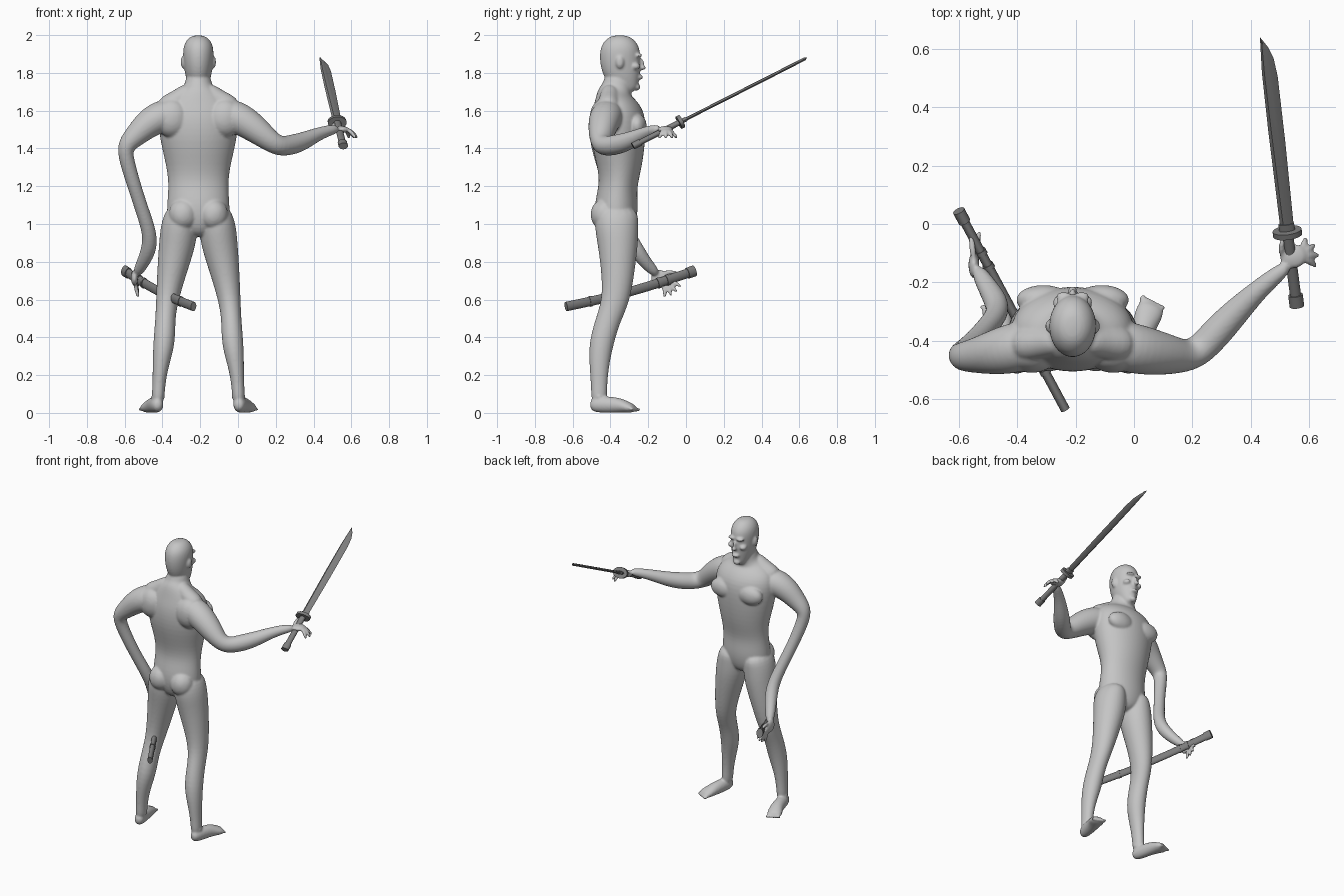
import bpy, bmesh
from math import cos, sin, pi, tau
from mathutils import Vector, Matrix

if "Cube" in bpy.data.objects:
    bpy.data.objects.remove(bpy.data.objects["Cube"])

AXIS = Vector((-.21, -.36, 0))     # upright line through the middle of the figure
RIGHTWARD, FORWARD, UPWARD = Matrix.Identity(3)


def make_material(name, grey):
    colour = (grey, grey, grey, 1)
    material = bpy.data.materials.new(name)
    material.use_nodes = True
    material.diffuse_color = colour
    shader = material.node_tree.nodes["Principled BSDF"]
    shader.inputs["Base Color"].default_value = colour
    return material


skin = make_material("light grey skin", .56)
steel = make_material("dark grey steel", .21)


def add_tube(mesh, rings, hint=UPWARD, sides=16):
    """Loft closed elliptical rings: centre, half width and optional half height."""
    centres = [Vector(ring[:3]) for ring in rings]
    last = len(rings) - 1
    loops = []
    for index, ring in enumerate(rings):
        ahead, behind = centres[min(index + 1, last)], centres[max(index - 1, 0)]
        tangent = (ahead - behind).normalized()
        side = hint.cross(tangent).normalized()
        high = tangent.cross(side)
        loop = []
        for step in range(sides):
            angle = tau * step / sides
            offset = side * ring[3] * cos(angle) + high * ring[-1] * sin(angle)
            loop.append(mesh.verts.new(centres[index] + offset))
        loops.append(loop)
    for lower, upper in zip(loops, loops[1:]):
        bridge(mesh, lower, upper)
    mesh.faces.new(loops[0])
    mesh.faces.new(loops[-1])


def bridge(mesh, lower, upper):
    for step in range(len(lower)):
        mesh.faces.new((lower[step - 1], lower[step], upper[step], upper[step - 1]))


def add_blob(mesh, centre, size):
    placed = Matrix.Translation(centre) @ Matrix.Diagonal((*size, 1))
    bmesh.ops.create_icosphere(mesh, subdivisions=2, radius=1, matrix=placed)


def add_finger(mesh, base, tip, radius=.0125):
    knuckle = (base + tip) / 2 + UPWARD * .006
    rings = [(*base, radius), (*knuckle, radius), (*tip, radius * .8)]
    add_tube(mesh, rings, Vector((.3, -.5, .8)), sides=8)


def add_fingers(mesh, palm, first, second, start, step, reach, drift):
    """Fan four fingers out of a palm in the plane of two directions."""
    for index in range(4):
        angle = start + step * index
        direction = first * cos(angle) + second * sin(angle)
        add_finger(mesh, palm + direction * .02, palm + direction * reach + drift)


def finish(mesh, name, material):
    bmesh.ops.recalc_face_normals(mesh, faces=mesh.faces)
    data = bpy.data.meshes.new(name)
    mesh.to_mesh(data)
    mesh.free()
    data.materials.append(material)
    item = bpy.data.objects.new(name, data)
    bpy.context.collection.objects.link(item)
    return item


body = bmesh.new()

# Torso with neck, then head: height, shift forward, half width, half depth
torso = [(.93, 0, .08, .07), (1, -.01, .17, .11), (1.1, -.01, .17, .12), (1.2, 0, .16, .1),
         (1.3, .01, .17, .12), (1.45, 0, .21, .15), (1.58, 0, .22, .15),
         (1.65, -.02, .19, .11), (1.7, -.02, .11, .09), (1.73, 0, .07, .08), (1.8, 0, .07, .07)]
head = [(1.7, .08, .03, .03), (1.73, .06, .05, .06), (1.78, .03, .07, .1), (1.85, .01, .08, .11),
        (1.93, .01, .085, .11), (1.975, .01, .065, .08), (2, .01, .03, .04)]
for profile in (torso, head):
    rings = [(*(AXIS + Vector((0, shift, height))), width, depth)
             for height, shift, width, depth in profile]
    add_tube(body, rings, FORWARD)

# Leg and foot: distance from the axis, shift forward, height, half sizes
leg = [(.09, 0, 1.1, .07, .11), (.1, -.01, 1, .1, .12), (.11, 0, .9, .1, .11),
       (.14, 0, .75, .08, .09), (.165, -.01, .6, .06, .075), (.175, -.05, .5, .053, .065),
       (.18, -.09, .37, .06, .067), (.2, -.1, .25, .043, .053), (.21, -.1, .14, .033, .042),
       (.215, -.1, .04, .036, .045)]
foot = [(.21, -.15, .04, .025, .03), (.22, -.1, .045, .038, .046), (.24, 0, .042, .04, .043),
        (.26, .05, .03, .05, .03), (.275, .09, .02, .046, .02)]

for mirror in (-1, 1):
    def place(outward, forward, height):
        return AXIS + Vector((mirror * outward, forward, height))

    for profile, hint in ((leg, FORWARD), (foot, UPWARD)):
        add_tube(body, [(*place(*ring[:3]), *ring[3:]) for ring in profile], hint)
    # Toes
    for toe in range(5):
        outward = .24 + .017 * toe
        add_finger(body, place(outward, .07, .014), place(outward, .12 - .01 * toe, .014))
    # Chest, shoulder blade, buttock, knee, ankle, ear, cheek, brow
    for centre, size in (((.1, .1, 1.52), (.1, .055, .07)),
                         ((.14, -.08, 1.56), (.1, .075, .11)),
                         ((.08, -.07, 1.05), (.083, .08, .09)),
                         ((.17, .01, .54), (.035, .025, .045)),
                         ((.213, -.1, .085), (.04, .025, .02)),
                         ((.083, .01, 1.857), (.011, .022, .034)),
                         ((.045, .09, 1.835), (.024, .03, .02)),
                         ((.03, .11, 1.893), (.03, .02, .012))):
        add_blob(body, place(*centre), size)
    # Sloping muscle from neck to shoulder
    add_tube(body, [(*place(.03, -.04, 1.72), .05), (*place(.1, -.045, 1.66), .053),
                    (*place(.2, -.055, 1.6), .07)], FORWARD)

# Nose bridge, nose tip, lips, chin
for centre, size in (((0, .12, 1.85), (.012, .02, .03)), ((0, .13, 1.828), (.017, .02, .014)),
                     ((0, .115, 1.777), (.028, .02, .013)), ((0, .1, 1.725), (.026, .02, .02))):
    add_blob(body, AXIS + Vector(centre), size)

# Raised left arm and lowered right arm with its long thin forearm
left_arm = [(-.1, -.4, 1.59, .08), (-.01, -.425, 1.57, .09), (.07, -.44, 1.52, .08),
            (.14, -.45, 1.465, .066), (.21, -.45, 1.41, .053), (.27, -.385, 1.415, .056),
            (.34, -.31, 1.435, .05), (.42, -.23, 1.475, .036), (.48, -.18, 1.495, .03),
            (.53, -.14, 1.505, .022)]
right_arm = [(-.32, -.4, 1.59, .08), (-.41, -.425, 1.57, .09), (-.48, -.44, 1.53, .078),
             (-.54, -.45, 1.47, .062), (-.59, -.455, 1.42, .05), (-.6, -.45, 1.37, .042),
             (-.555, -.41, 1.22, .037), (-.51, -.36, 1.08, .036), (-.465, -.31, .95, .039),
             (-.47, -.265, .865, .043), (-.505, -.21, .79, .034), (-.54, -.15, .73, .025)]
add_tube(body, left_arm)
add_tube(body, right_arm, FORWARD)

# Palms, fingers and thumbs
left_palm, right_palm = Vector((.565, -.11, 1.5)), Vector((-.548, -.12, .715))
add_blob(body, left_palm - RIGHTWARD * .02, (.05, .045, .02))
add_blob(body, right_palm - FORWARD * .02, (.02, .05, .045))
add_fingers(body, left_palm, RIGHTWARD, FORWARD, 1.2, -.57, .07, UPWARD * -.05)
add_fingers(body, right_palm, FORWARD, -UPWARD, .47, .34, .11, RIGHTWARD * .02)
add_finger(body, left_palm - RIGHTWARD * .06, Vector((.508, -.045, 1.535)))
add_finger(body, right_palm + UPWARD * .03, Vector((-.56, -.03, .735)))

# Fuse the body into one smooth skin
figure = finish(body, "body", skin)
rounding = figure.modifiers.new("rounding", "SUBSURF")
rounding.levels = rounding.render_levels = 2
fuse = figure.modifiers.new("fuse", "REMESH")
fuse.mode = "VOXEL"
fuse.voxel_size = .007
fuse.use_smooth_shade = True
relax = figure.modifiers.new("relax", "SMOOTH")
relax.iterations = 4

# Sword frame: along the blade, across it and through it
guard = Vector((.525, -.03, 1.54))
along = (Vector((.438, .64, 1.88)) - guard).normalized()
across = along.cross(UPWARD).normalized()
through = across.cross(along)
weapon_parts = []

# Blade: outline distances along and across, with a thick middle and thin edges
outline = [(0, -.022), (.4, -.02), (.62, -.016), (.757, -.007), (.715, .016), (.67, .03),
           (.6, .036), (.35, .033), (0, .024)]
mesh = bmesh.new()
edge = [mesh.verts.new(guard + along * length + across * width) for length, width in outline]
for thickness in (-.008, .008):
    face = [mesh.verts.new(guard + along * length * .985 + across * width / 2
                           + through * thickness) for length, width in outline]
    mesh.faces.new(face)
    bridge(mesh, edge, face)
weapon_parts.append(finish(mesh, "sword_blade", steel))


def add_weapon_part(name, points, width, height, hint):
    mesh = bmesh.new()
    add_tube(mesh, [(*point, width, height) for point in points], hint, sides=20)
    weapon_parts.append(finish(mesh, name, steel))


# Guard, collar, grip and pommel
for name, start, end, width, height in (("sword_guard", -.01, .01, .05, .036),
                                        ("sword_collar", .01, .035, .027, .012),
                                        ("sword_grip", -.25, 0, .019, .015),
                                        ("sword_pommel", -.284, -.24, .025, .019)):
    add_weapon_part(name, [guard + along * start, guard + along * end], width, height, through)

# Scabbard: gently sagging sheath with bands
mouth, tip = Vector((-.6, .045, .752)), Vector((-.235, -.635, .563))


def along_sheath(fraction):
    return mouth.lerp(tip, fraction) - UPWARD * .015 * sin(pi * fraction)


for name, start, end, grow in (("scabbard", 0, 1, 0), ("scabbard_mouth", 0, .055, .005),
                               ("scabbard_upper_band", .2, .22, .004),
                               ("scabbard_lower_band", .27, .29, .004),
                               ("scabbard_tip_band", .8, .82, .003)):
    points = [along_sheath(start + (end - start) * step / 8) for step in range(9)]
    add_weapon_part(name, points, .016 + grow, .025 + grow, UPWARD)

# Smooth shading with crisp edges on the weapons
bpy.ops.object.select_all(action="DESELECT")
for part in weapon_parts:
    part.select_set(True)
bpy.context.view_layer.objects.active = weapon_parts[0]
bpy.ops.object.shade_smooth_by_angle(angle=.6)
